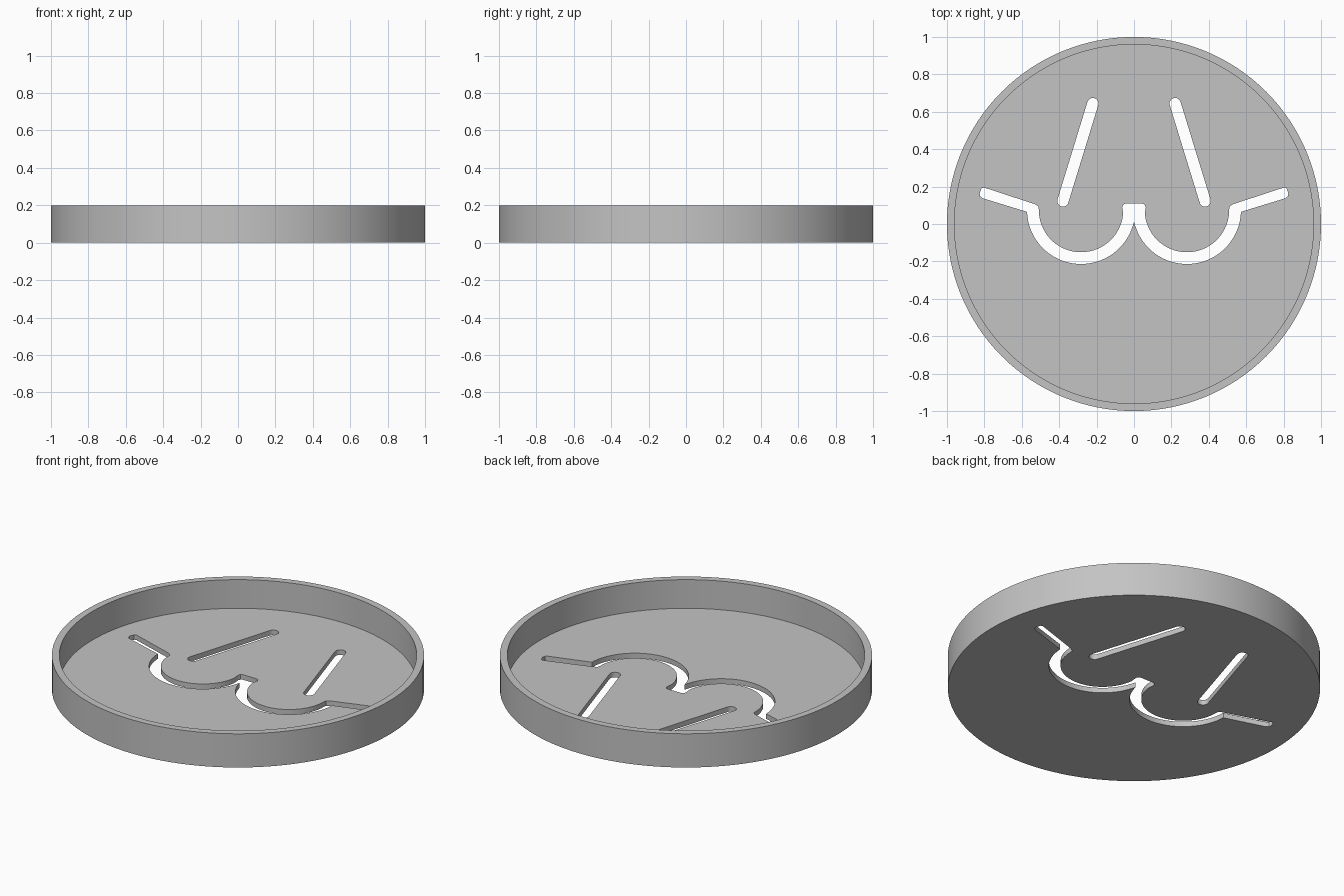
import bpy
import bmesh
from math import cos, sin, radians, atan2, pi

default = bpy.data.objects.get("Cube")
if default:
    bpy.data.objects.remove(default, do_unlink=True)

SEGMENTS = 128
HEIGHT, FLOOR = 0.2, 0.03
OUTER, INNER = 1.0, 0.96

grey = bpy.data.materials.new("plain grey")
grey.use_nodes = True
colour = (0.55, 0.55, 0.55, 1)
grey.diffuse_color = colour
grey.node_tree.nodes["Principled BSDF"].inputs["Base Color"].default_value = colour


def make_object(name, bm):
    bmesh.ops.recalc_face_normals(bm, faces=bm.faces)
    mesh = bpy.data.meshes.new(name)
    bm.to_mesh(mesh)
    bm.free()
    mesh.materials.append(grey)
    obj = bpy.data.objects.new(name, mesh)
    bpy.context.collection.objects.link(obj)
    return obj


def arc(cx, cy, r, start, end, steps):
    """Points along an arc, angles in degrees."""
    angles = [radians(start + (end - start) * i / steps) for i in range(steps + 1)]
    return [(cx + r * cos(a), cy + r * sin(a)) for a in angles]


def capsule(x1, y1, x2, y2, r):
    """Outline of a straight slot with round ends."""
    a = atan2(y2 - y1, x2 - x1) * 180 / pi
    return arc(x2, y2, r, a - 90, a + 90, 12) + arc(x1, y1, r, a + 90, a + 270, 12)


def mirrored(outline):
    return [(-x, y) for x, y in reversed(outline)]


def cut(target, outline):
    """Cut a vertical slot with the given outline through the floor."""
    bm = bmesh.new()
    face = bm.faces.new([bm.verts.new((x, y, -0.05)) for x, y in outline])
    side = bmesh.ops.extrude_face_region(bm, geom=[face])["geom"]
    bmesh.ops.translate(bm, vec=(0, 0, 0.15),
                        verts=[v for v in side if isinstance(v, bmesh.types.BMVert)])
    cutter = make_object("slot_cutter", bm)
    cutter.hide_render = True
    mod = target.modifiers.new("slot", "BOOLEAN")
    mod.operation = "DIFFERENCE"
    mod.solver = "EXACT"
    mod.object = cutter
    bpy.context.view_layer.objects.active = target
    bpy.ops.object.modifier_apply(modifier=mod.name)
    bpy.data.objects.remove(cutter, do_unlink=True)


# Round tray: stacked rings joined into a closed shell
bm = bmesh.new()
profile = [(OUTER, 0), (OUTER, HEIGHT), (INNER, HEIGHT), (INNER, FLOOR)]
rings = [[bm.verts.new((x, y, z)) for x, y in arc(0, 0, r, 0, 360, SEGMENTS)[:-1]]
         for r, z in profile]
for low, high in zip(rings, rings[1:]):
    for i in range(SEGMENTS):
        j = (i + 1) % SEGMENTS
        bm.faces.new((low[i], low[j], high[j], high[i]))
bm.faces.new(rings[0])
bm.faces.new(rings[-1])
tray = make_object("round_tray", bm)

# Two slanted slots
slot = capsule(0.38, 0.123, 0.22, 0.644, 0.03)
cut(tray, slot)
cut(tray, mirrored(slot))

# Wavy slot: right half from the top centre round to the lower cusp
half = [(0, 0.11), (0.045, 0.11), (0.057, 0.104), (0.063, 0.09), (0.06, 0.07)]
half += arc(0.283, 0.075, 0.226, 187, 361, 32)
half += [(0.512, 0.095), (0.53, 0.106)]
half += [(0.802, 0.195), (0.815, 0.192), (0.825, 0.165), (0.822, 0.148), (0.81, 0.138)]
half += arc(0.283, 0.075, 0.289, 358, 192.5, 36)[:-1]
cut(tray, half + [(0, 0.012)] + mirrored(half[1:]))

# Smooth round walls with crisp rims
bpy.ops.object.select_all(action="DESELECT")
tray.select_set(True)
bpy.context.view_layer.objects.active = tray
bpy.ops.object.shade_smooth_by_angle(angle=radians(30))
